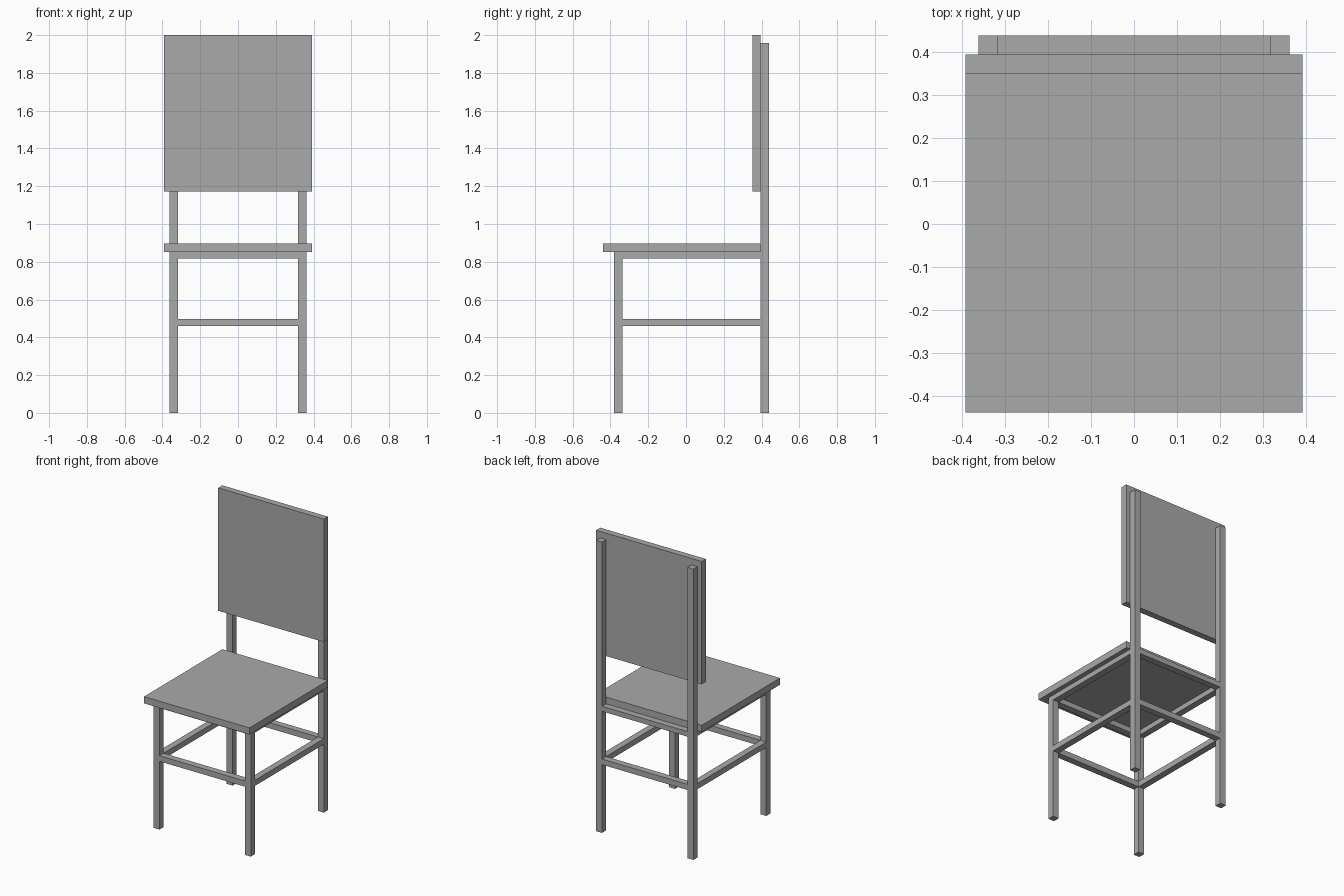
import bpy

cube = bpy.data.objects.get("Cube")
if cube:
    bpy.data.objects.remove(cube, do_unlink=True)

GREY = (0.4, 0.4, 0.4, 1)
grey = bpy.data.materials.new("plain grey")
grey.use_nodes = True
grey.diffuse_color = GREY
grey.node_tree.nodes["Principled BSDF"].inputs["Base Color"].default_value = GREY


def box(name, x, y, z):
    """Box spanning the given (low, high) range on each axis."""
    spans = (x, y, z)
    bpy.ops.mesh.primitive_cube_add(size=1, location=[(a + b) / 2 for a, b in spans])
    ob = bpy.context.object
    ob.name = name
    ob.scale = [b - a for a, b in spans]
    bpy.ops.object.transform_apply(location=False, rotation=False, scale=True)
    ob.data.materials.append(grey)
    return ob


INNER, OUTER = 0.318, 0.362       # leg faces across the width
FRONT = (-0.381, -0.336)          # front leg depth
BACK = (0.395, 0.439)             # back post depth
SEAT_LOW, SEAT_TOP = 0.852, 0.897
HALF = 0.393                      # half width of seat and backrest

# Seat slab and backrest panel
box("seat", (-HALF, HALF), (-0.439, BACK[0]), (SEAT_LOW, SEAT_TOP))
box("backrest", (-HALF, HALF), (0.351, BACK[0]), (1.173, 2.0))

# Legs and side rails, on both sides
rails = {"stretcher": (0.459, 0.497), "apron": (0.818, SEAT_LOW)}
for side, s in (("left", 1), ("right", -1)):
    across = sorted((s * INNER, s * OUTER))
    box(f"front_leg_{side}", across, FRONT, (0, SEAT_LOW))
    box(f"back_post_{side}", across, BACK, (0, 1.957))
    for kind, z in rails.items():
        box(f"side_{kind}_{side}", across, (FRONT[1], BACK[0]), z)

# Front and back rails
for kind, z in rails.items():
    for end, depth in (("front", FRONT), ("back", BACK)):
        box(f"{end}_{kind}", (-INNER, INNER), depth, z)
